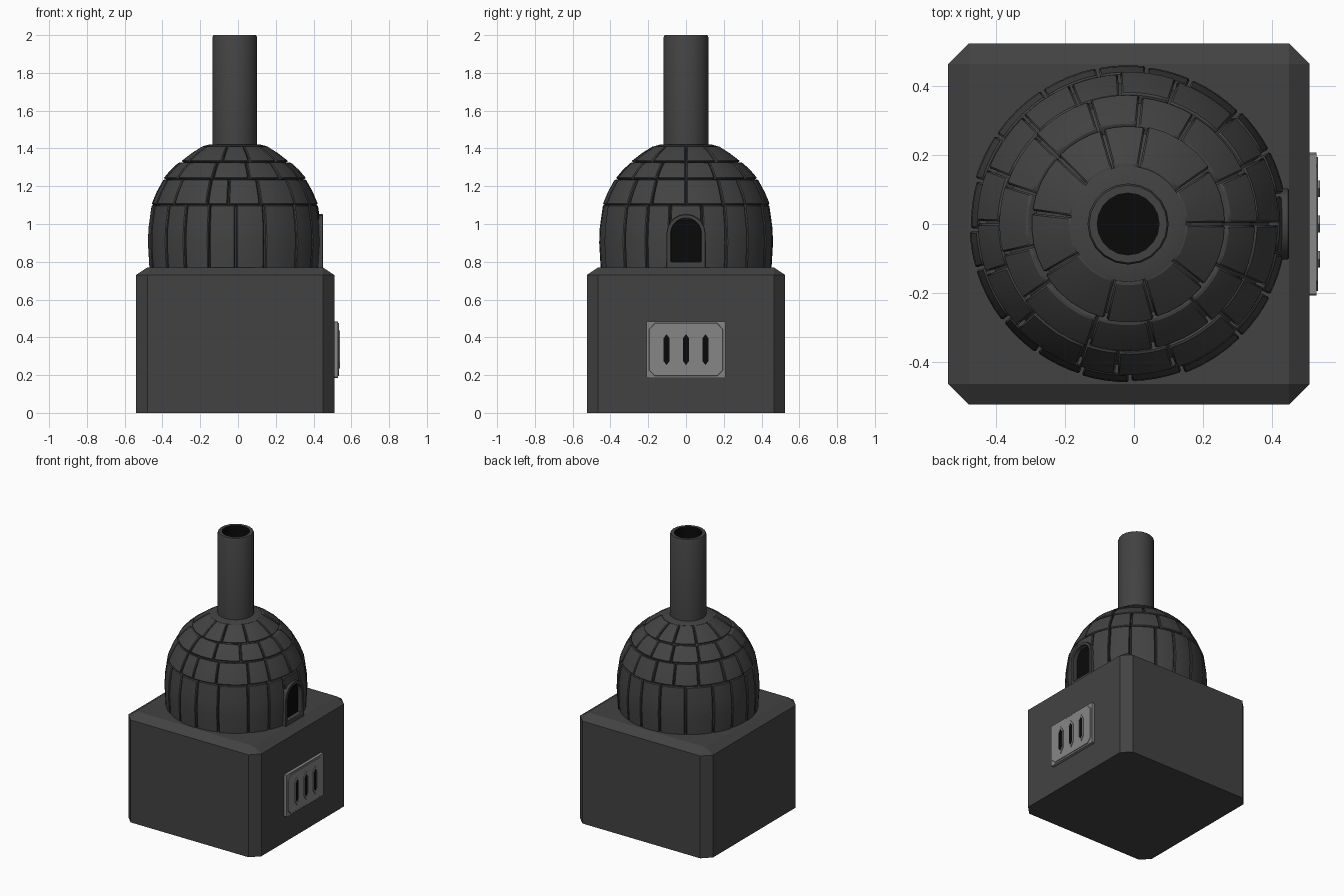
import bpy, bmesh, math, random
from mathutils import Vector

random.seed(4)
if "Cube" in bpy.data.objects:
    bpy.data.objects.remove(bpy.data.objects["Cube"])

AXIS_X = -0.017  # dome and chimney axis


def material(name, v):
    m = bpy.data.materials.new(name)
    m.use_nodes = True
    m.diffuse_color = (v, v, v, 1)
    m.node_tree.nodes["Principled BSDF"].inputs["Base Color"].default_value = (v, v, v, 1)
    return m


charcoal = material("charcoal", 0.055)
steel = material("steel grey", 0.24)
soot = material("soot black", 0.003)


def finish(name, bm, *mats, smooth=None, bevel=0):
    bmesh.ops.recalc_face_normals(bm, faces=bm.faces)
    me = bpy.data.meshes.new(name)
    bm.to_mesh(me)
    bm.free()
    ob = bpy.data.objects.new(name, me)
    bpy.context.collection.objects.link(ob)
    for m in mats:
        me.materials.append(m)
    if bevel:
        mod = ob.modifiers.new("edge_bevel", "BEVEL")
        mod.width, mod.segments = bevel, 1
        mod.limit_method, mod.angle_limit = "ANGLE", math.radians(50)
    if smooth:
        bpy.ops.object.select_all(action="DESELECT")
        ob.select_set(True)
        bpy.context.view_layer.objects.active = ob
        bpy.ops.object.shade_smooth_by_angle(angle=math.radians(smooth))
    return ob


def sweep(bm, profile, a0, a1, steps):
    """Revolve a closed (radius, z) loop between two angles; cap partial turns."""
    full = a1 - a0 > 2 * math.pi - 1e-4
    rings = []
    for i in range(steps if full else steps + 1):
        a = a0 + (a1 - a0) * i / steps
        rings.append([bm.verts.new((AXIS_X + r * math.cos(a), r * math.sin(a), z))
                      for r, z in profile])
    n = len(profile)
    for i in range(steps):
        p, q = rings[i], rings[(i + 1) % len(rings)]
        for j in range(n):
            k = (j + 1) % n
            bm.faces.new((p[j], p[k], q[k], q[j]))
    if not full:
        bm.faces.new(rings[0])
        bm.faces.new(rings[-1])


def plate(bm, outline, x0, x1):
    """Extrude a (y, z) outline along x."""
    a, b = ([bm.verts.new((x, y, z)) for y, z in outline] for x in (x0, x1))
    bm.faces.new(a)
    bm.faces.new(b)
    for i in range(len(a)):
        j = (i + 1) % len(a)
        bm.faces.new((a[i], a[j], b[j], b[i]))


def frame(bm, outer, inner, x0, x1):
    """Extruded band between two matching (y, z) outlines."""
    loops = [[bm.verts.new((x, y, z)) for y, z in o]
             for o, x in ((outer, x0), (outer, x1), (inner, x1), (inner, x0))]
    n = len(outer)
    for k in range(4):
        p, q = loops[k], loops[(k + 1) % 4]
        for i in range(n):
            j = (i + 1) % n
            bm.faces.new((p[i], p[j], q[j], q[i]))


# Chamfered base block
bm = bmesh.new()


def octagon(hx, hy, c, z):
    pts = [(hx - c, -hy), (hx, c - hy), (hx, hy - c), (hx - c, hy),
           (c - hx, hy), (-hx, hy - c), (-hx, c - hy), (c - hx, -hy)]
    return [bm.verts.new((x - 0.015, y, z)) for x, y in pts]


low, mid = octagon(0.525, 0.525, 0.06, 0), octagon(0.525, 0.525, 0.06, 0.73)
top = [bm.verts.new((sx * 0.465 - 0.015, sy * 0.465, 0.77))
       for sx, sy in ((1, -1), (1, 1), (-1, 1), (-1, -1))]
bm.faces.new(low)
bm.faces.new(top)
for i in range(8):
    bm.faces.new((low[i], low[(i + 1) % 8], mid[(i + 1) % 8], mid[i]))
for i in range(4):
    bm.faces.new((mid[2 * i], mid[2 * i + 1], top[i]))
    bm.faces.new((mid[2 * i + 1], mid[(2 * i + 2) % 8], top[(i + 1) % 4], top[i]))
finish("base_block", bm, charcoal)

# Dome core, seen only in the joints
bm = bmesh.new()
sweep(bm, [(0.02, 0.76), (0.43, 0.76), (0.43, 0.95), (0.41, 1.10), (0.35, 1.23),
           (0.27, 1.315), (0.16, 1.40), (0.02, 1.40)], 0, 2 * math.pi, 48)
finish("dome_core", bm, charcoal, smooth=40)

# Stone courses: outer (radius, z) line, number of stones
courses = [
    ([(0.452, 0.765), (0.460, 0.90), (0.457, 0.98), (0.440, 1.10)], 18),
    ([(0.440, 1.105), (0.413, 1.17), (0.376, 1.237)], 16),
    ([(0.374, 1.242), (0.335, 1.288), (0.292, 1.327)], 13),
    ([(0.288, 1.332), (0.232, 1.375), (0.172, 1.413)], 10),
]
DOOR = math.asin(0.085 / 0.45)
for row, (line, count) in enumerate(courses):
    bm = bmesh.new()
    start, end = (DOOR, 2 * math.pi - DOOR) if row == 0 else (0, 2 * math.pi)
    step = (end - start) / count
    seams = [start + step * (i + (random.uniform(-0.22, 0.22) if 0 < i < count else 0))
             for i in range(count + 1)]
    spans = list(zip(seams, seams[1:]))
    if row == 0:
        spans.append((-DOOR, DOOR))
    pad = 0.004 / line[0][0]
    for a0, a1 in spans:
        out = random.uniform(-0.004, 0.004)
        outer = [(r + out, z) for r, z in line]
        if a0 < 0:  # lintel stone above the door
            outer = [(0.452, 1.02), line[-1]]
        inner = [(r - 0.05, z - 0.02 * min(row, 1)) for r, z in reversed(outer)]
        sweep(bm, outer + inner, a0 + pad, a1 - pad, 4)
    finish(f"stone_course_{row + 1}", bm, charcoal, smooth=25, bevel=0.005)

# Collar and open chimney
bm = bmesh.new()
sweep(bm, [(0.10, 1.39), (0.168, 1.39), (0.168, 1.412), (0.13, 1.422), (0.10, 1.422)],
      0, 2 * math.pi, 32)
finish("chimney_collar", bm, charcoal, smooth=30)

bm = bmesh.new()
sweep(bm, [(0.118, 1.38), (0.118, 1.99), (0.113, 2.0), (0.09, 2.0), (0.09, 1.38)],
      0, 2 * math.pi, 20)
bm.faces.ensure_lookup_table()
for f in bm.faces:
    if all((v.co.xy - Vector((AXIS_X, 0))).length < 0.1 for v in f.verts):
        f.material_index = 1
finish("chimney", bm, charcoal, soot, smooth=30)

bm = bmesh.new()
sweep(bm, [(0.001, 1.40), (0.095, 1.40), (0.095, 1.43), (0.001, 1.43)], 0, 2 * math.pi, 20)
finish("flue_floor", bm, soot)


# Arched door on the left side
def arch(half, bottom, spring, rise):
    curve = [(half * math.cos(math.pi * i / 10), spring + rise * math.sin(math.pi * i / 10))
             for i in range(11)]
    return [(half, bottom)] + curve + [(-half, bottom)]


bm = bmesh.new()
frame(bm, arch(0.103, 0.765, 0.95, 0.102), arch(0.08, 0.80, 0.95, 0.08), 0.37, 0.45)
finish("door_frame", bm, charcoal, smooth=30, bevel=0.003)
bm = bmesh.new()
plate(bm, arch(0.09, 0.79, 0.95, 0.088), 0.412, 0.418)
finish("door_opening", bm, soot)


# Vent panel with three pointed slots
def clipped(hy, hz, c):
    return [(sy * (hy - dy), 0.335 + sz * (hz - dz)) for sy, sz, dy, dz in
            ((1, -1, c, 0), (1, -1, 0, c), (1, 1, 0, c), (1, 1, c, 0),
             (-1, 1, c, 0), (-1, 1, 0, c), (-1, -1, 0, c), (-1, -1, c, 0))]


def slot(y, w, shaft, tip):
    return [(y + a * w, 0.335 + b) for a, b in
            ((0, -tip), (1, -shaft), (1, shaft), (0, tip), (-1, shaft), (-1, -shaft))]


bm = bmesh.new()
plate(bm, clipped(0.208, 0.15, 0.004), 0.50, 0.53)
finish("vent_panel", bm, steel)
bm = bmesh.new()
plate(bm, clipped(0.195, 0.14, 0.03), 0.525, 0.535)
finish("vent_face", bm, steel, bevel=0.002)
for i in (-1, 0, 1):
    bm = bmesh.new()
    frame(bm, slot(i * 0.103, 0.024, 0.065, 0.1), slot(i * 0.103, 0.016, 0.06, 0.082),
          0.53, 0.54)
    finish(f"slot_rim_{i + 2}", bm, steel)
    bm = bmesh.new()
    plate(bm, slot(i * 0.103, 0.018, 0.06, 0.085), 0.53, 0.537)
    finish(f"slot_opening_{i + 2}", bm, soot)
